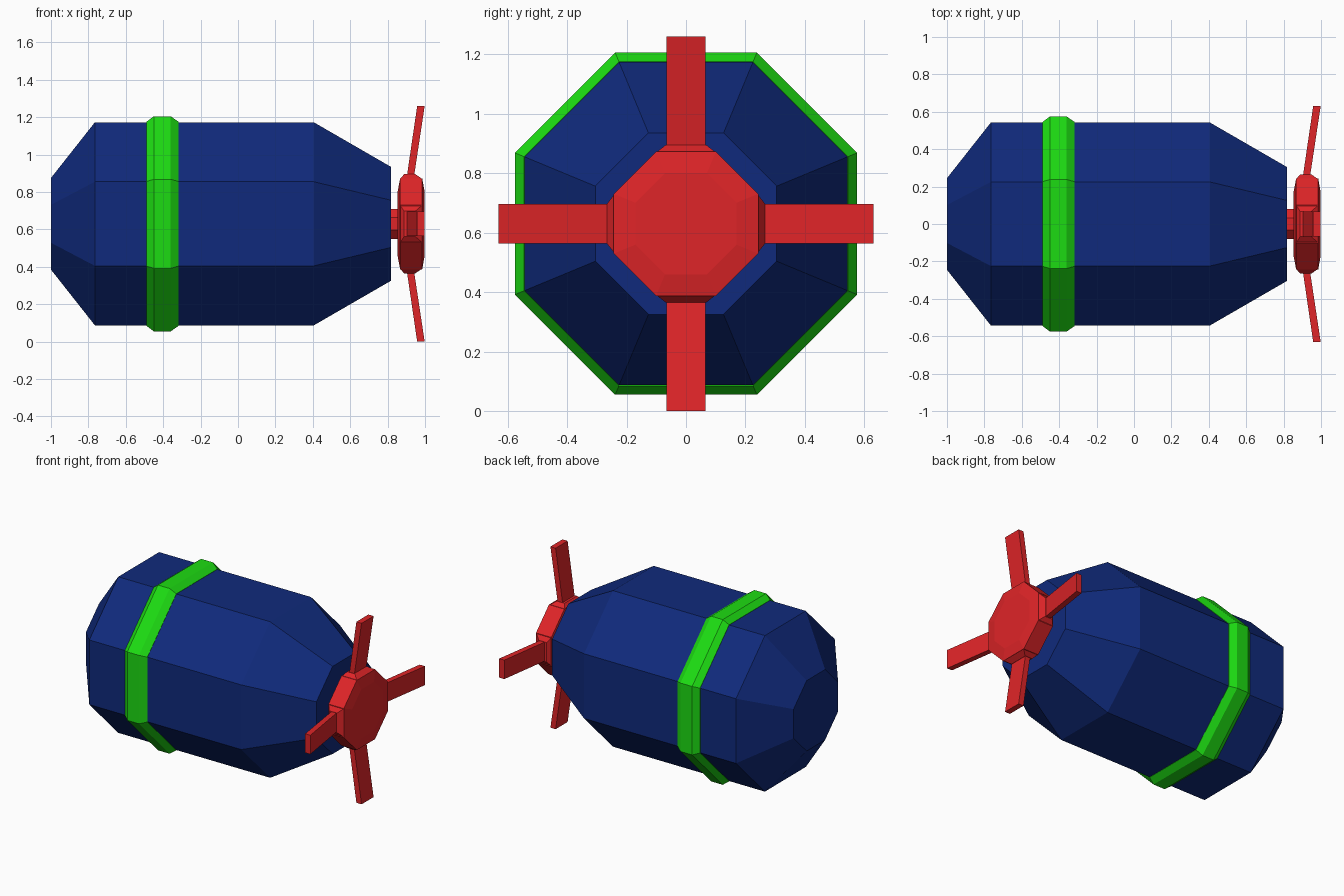
import bpy, bmesh
from math import pi, cos, sin
from mathutils import Matrix

if "Cube" in bpy.data.objects:
    bpy.data.objects.remove(bpy.data.objects["Cube"])

CZ = 0.63  # height of the long axis
SIDES = 8


def material(name, rgb):
    m = bpy.data.materials.new(name)
    m.diffuse_color = (*rgb, 1)
    m.use_nodes = True
    m.node_tree.nodes["Principled BSDF"].inputs["Base Color"].default_value = m.diffuse_color
    return m


BLUE = material("blue", (0.005, 0.023, 0.2))
GREEN = material("green", (0.012, 0.71, 0.006))
RED = material("red", (0.74, 0.018, 0.021))


def finish(name, bm, mat):
    bmesh.ops.recalc_face_normals(bm, faces=bm.faces)
    me = bpy.data.meshes.new(name)
    bm.to_mesh(me)
    bm.free()
    me.materials.append(mat)
    ob = bpy.data.objects.new(name, me)
    ob.location.z = CZ
    bpy.context.collection.objects.link(ob)
    return ob


def turned(name, profile, mat, closed=False):
    """Eight-sided solid around x from (x, flat-side radius) pairs."""
    bm = bmesh.new()
    rings = []
    for x, apothem in profile:
        r = apothem / cos(pi / SIDES)
        angles = [(i + 0.5) * 2 * pi / SIDES for i in range(SIDES)]
        rings.append([bm.verts.new((x, r * cos(a), r * sin(a))) for a in angles])
    pairs = list(zip(rings, rings[1:]))
    if closed:
        pairs.append((rings[-1], rings[0]))
    else:
        bm.faces.new(rings[0])
        bm.faces.new(rings[-1])
    for a, b in pairs:
        for i in range(SIDES):
            j = (i + 1) % SIDES
            bm.faces.new((a[i], a[j], b[j], b[i]))
    return finish(name, bm, mat)


def radial_block(name, root, tip, angle, mat):
    """Block pointing away from x; each end is (radius, x0, x1, half width)."""
    bm = bmesh.new()
    ends = []
    for r, x0, x1, w in (root, tip):
        ends.append([bm.verts.new(p) for p in
                     ((x0, -w, r), (x1, -w, r), (x1, w, r), (x0, w, r))])
    a, b = ends
    bm.faces.new(a)
    bm.faces.new(b)
    for i in range(4):
        j = (i + 1) % 4
        bm.faces.new((a[i], a[j], b[j], b[i]))
    bm.transform(Matrix.Rotation(angle, 4, 'X'))
    return finish(name, bm, mat)


# Barrel-shaped body
turned("body", [(-1, 0.245), (-0.765, 0.543), (0.405, 0.543), (0.817, 0.305)], BLUE)

# Raised band around the body
turned("band", [(-0.49, 0.52), (-0.49, 0.545), (-0.45, 0.575), (-0.36, 0.575),
                (-0.317, 0.545), (-0.317, 0.52)], GREEN, closed=True)

# Propeller shaft and hub
turned("shaft", [(0.80, 0.08), (0.87, 0.08)], RED)
turned("hub", [(0.853, 0.17), (0.867, 0.243), (0.985, 0.243), (0.998, 0.17)], RED)

# Four blade sockets and forward-raked blades
for k in range(4):
    turn = k * pi / 2
    radial_block(f"blade_socket_{k + 1}", (0.24, 0.867, 0.985, 0.1),
                 (0.265, 0.888, 0.948, 0.068), turn, RED)
    radial_block(f"blade_{k + 1}", (0.2, 0.895, 0.933, 0.066),
                 (0.63, 0.958, 0.998, 0.066), turn, RED)
